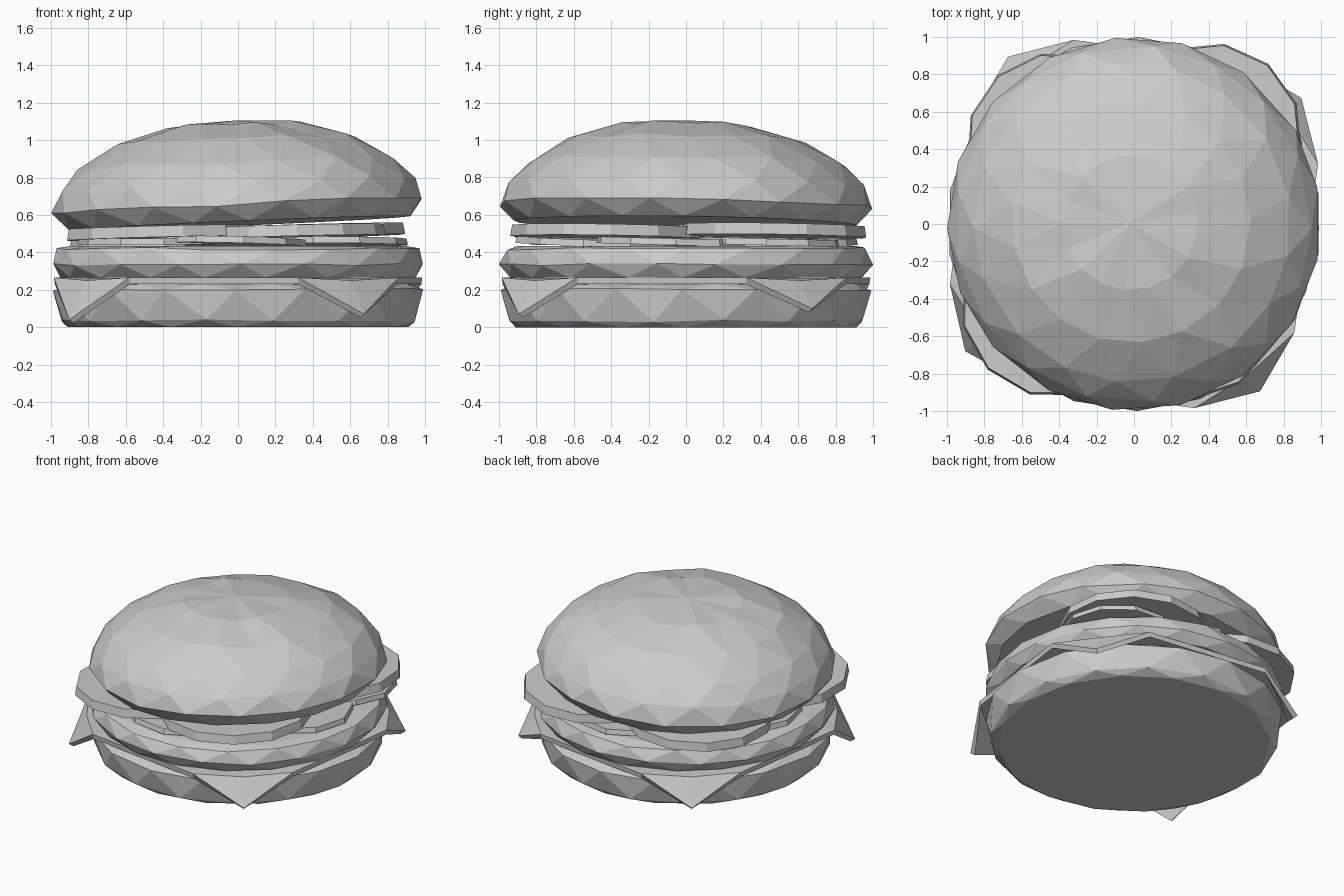
import bpy, bmesh, math, random
from mathutils import Matrix, Vector

if "Cube" in bpy.data.objects:
    bpy.data.objects.remove(bpy.data.objects["Cube"])

random.seed(4)


def finish(bm, name):
    bmesh.ops.recalc_face_normals(bm, faces=bm.faces)
    me = bpy.data.meshes.new(name)
    bm.to_mesh(me)
    bm.free()
    ob = bpy.data.objects.new(name, me)
    bpy.context.collection.objects.link(ob)
    return ob


def lathe(name, profile, sides, jitter=0.0, apex=None, matrix=None):
    """Faceted turned shape, alternate rings staggered for an irregular low-poly look."""
    bm = bmesh.new()
    rings = []
    for k, (r, z) in enumerate(profile):
        ring = []
        edge = k in (0, len(profile) - 1) and apex is None or k == 0
        for i in range(sides):
            a = 2 * math.pi * (i + 0.5 * (k % 2)) / sides + random.uniform(-1, 1) * jitter * 3
            dz = 0 if edge else random.uniform(-1, 1) * jitter
            ring.append(bm.verts.new((r * math.cos(a), r * math.sin(a), z + dz)))
        rings.append(ring)
    for k in range(len(rings) - 1):
        lo, hi = rings[k], rings[k + 1]
        for i in range(sides):
            j = (i + 1) % sides
            if k % 2 == 0:
                bm.faces.new((lo[i], lo[j], hi[i]))
                bm.faces.new((lo[j], hi[j], hi[i]))
            else:
                bm.faces.new((lo[i], hi[j], hi[i]))
                bm.faces.new((lo[i], lo[j], hi[j]))
    bm.faces.new(rings[0][::-1])
    if apex is None:
        bm.faces.new(rings[-1])
    else:
        top = bm.verts.new((0, 0, apex))
        for i in range(sides):
            bm.faces.new((rings[-1][i], rings[-1][(i + 1) % sides], top))
    if matrix:
        bm.transform(matrix)
    return finish(bm, name)


def slice_disc(name, x, y, r, z0, z1, tilt=(0, 0), sides=12):
    """Thin flat disc used for the filling slices."""
    bm = bmesh.new()
    bmesh.ops.create_cone(bm, cap_ends=True, segments=sides, radius1=r, radius2=r * 0.98,
                          depth=z1 - z0)
    bm.transform(Matrix.Translation((x, y, (z0 + z1) / 2))
                 @ Matrix.Rotation(tilt[0], 4, 'X') @ Matrix.Rotation(tilt[1], 4, 'Y')
                 @ Matrix.Rotation(random.random(), 4, 'Z'))
    return finish(bm, name)


# Bottom bun and patty
lathe("bottom_bun", [(0.91, 0), (0.96, 0.035), (0.99, 0.2), (0.93, 0.23)], 16, 0.008)
lathe("patty", [(0.95, 0.265), (1.0, 0.335), (0.97, 0.42), (0.9, 0.435)], 18, 0.007)

# Cheese: square sheet with four corners folded down over the bun
bm = bmesh.new()
rim = []
tips = [(37, 1.12, 0.10), (127, 1.12, 0.07), (217, 1.13, 0.04), (307, 1.12, 0.07)]
fold, half = 0.98, 0.335
flaps = []
for deg, reach, z in tips:
    a = math.radians(deg)
    d = Vector((math.cos(a), math.sin(a), 0))
    s = Vector((-math.sin(a), math.cos(a), 0))
    p = bm.verts.new(d * fold - s * half + Vector((0, 0, 0.265)))
    q = bm.verts.new(d * fold + s * half + Vector((0, 0, 0.265)))
    m = bm.verts.new(d * (fold + 0.03) + Vector((0, 0, 0.25)))
    t = bm.verts.new(d * reach + Vector((0, 0, z)))
    rim += [p, m, q]
    flaps.append((p, m, q, t))
centre = bm.verts.new((0, 0, 0.26))
for i in range(len(rim)):
    bm.faces.new((rim[i], rim[(i + 1) % len(rim)], centre))
for p, m, q, t in flaps:
    bm.faces.new((p, t, m))
    bm.faces.new((m, t, q))
cheese = finish(bm, "cheese")
mod = cheese.modifiers.new("thickness", 'SOLIDIFY')
mod.thickness = 0.035

# Thin lower slices resting on the patty
for i, (x, y, r) in enumerate([(-0.05, -0.5, 0.42), (0.5, -0.08, 0.41), (-0.48, 0.06, 0.42),
                               (0.05, 0.5, 0.42), (0.52, 0.45, 0.38), (-0.48, -0.46, 0.38)]):
    slice_disc(f"lower_slice_{i + 1}", x, y, r, 0.44, 0.475,
               (random.uniform(-0.03, 0.03), random.uniform(-0.03, 0.03)), 10)

# Thicker upper slices under the top bun
for i, (x, y, r, z) in enumerate([(-0.42, -0.42, 0.51, 0.475), (0.28, -0.43, 0.51, 0.48),
                                  (0.4, 0.47, 0.5, 0.485), (-0.4, 0.42, 0.5, 0.475)]):
    slice_disc(f"upper_slice_{i + 1}", x, y, r, z, z + 0.06, (-0.015, -0.025))

# Domed top bun, slightly tilted
pivot = Matrix.Translation((0, 0, 0.65))
tilt = pivot @ Matrix.Rotation(math.radians(-2.4), 4, 'Y') \
    @ Matrix.Rotation(math.radians(-0.8), 4, 'X') @ pivot.inverted()
lathe("top_bun", [(0.92, 0.555), (1.0, 0.645), (0.955, 0.76), (0.85, 0.875), (0.64, 1.0),
                  (0.36, 1.08)], 17, 0.011, 1.105, tilt)
